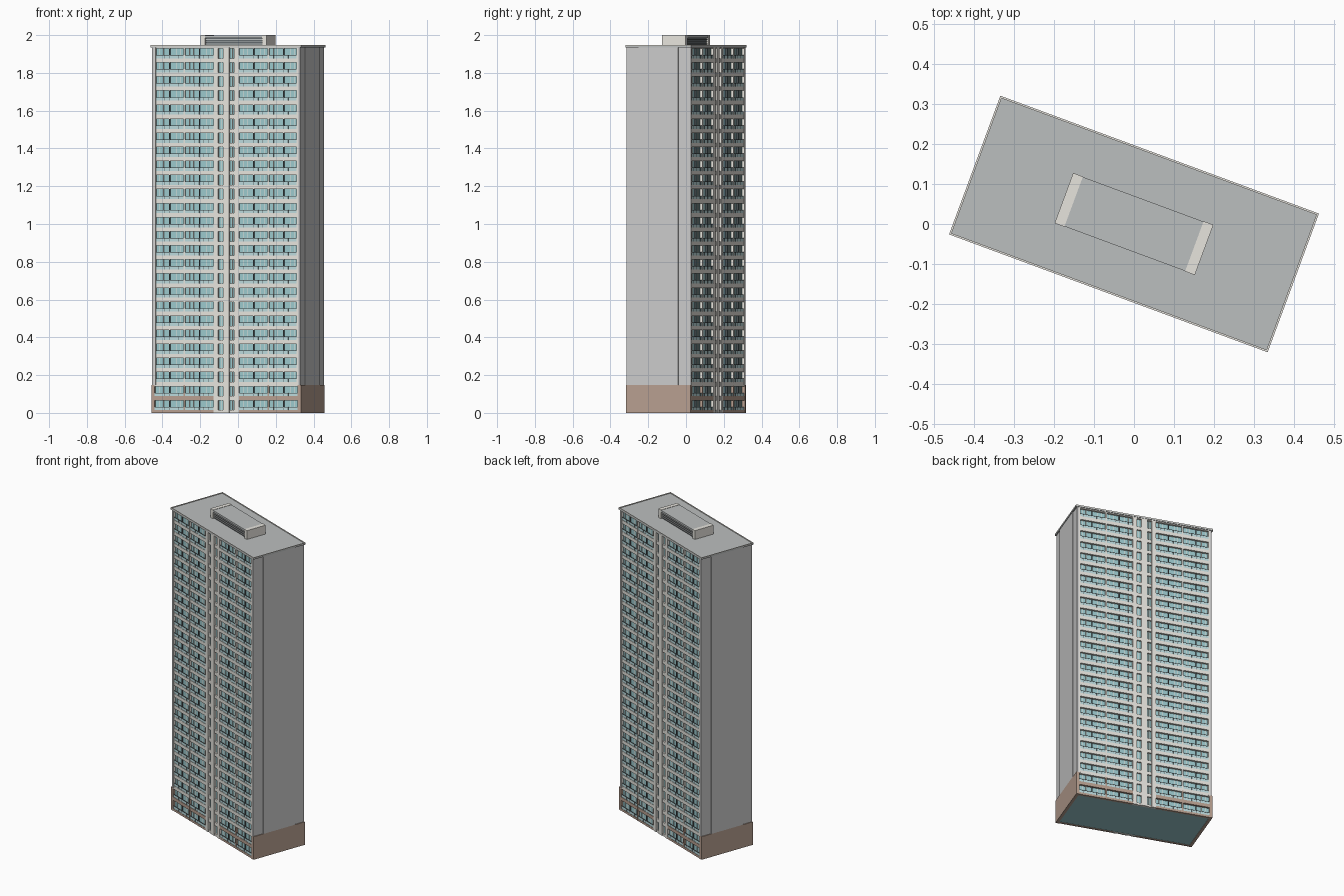
import bpy, bmesh, math
from mathutils import Matrix

if "Cube" in bpy.data.objects:
    bpy.data.objects.remove(bpy.data.objects["Cube"])

ROT = Matrix.Rotation(math.radians(-20.3), 4, 'Z')
FLOORS, FH = 26, 0.0745
TOP = FLOORS * FH
parts = {}

colours = {
    'white': (0.80, 0.78, 0.73, 1), 'brick': (0.48, 0.35, 0.28, 1),
    'glass': (0.33, 0.58, 0.61, 1), 'rail_glass': (0.50, 0.70, 0.72, 1),
    'dark': (0.12, 0.14, 0.15, 1), 'roof': (0.50, 0.52, 0.52, 1),
    'wall': (0.66, 0.66, 0.65, 1),
}
mats = {}
for n, c in colours.items():
    mats[n] = bpy.data.materials.new(n)
    mats[n].diffuse_color = c


def box(part, mat, u0, u1, v0, v1, z0, z1):
    """Add an axis-aligned box (in the tower's own frame) to a named part."""
    bm, _ = parts.setdefault(part, (bmesh.new(), mat))
    m = Matrix.Translation(((u0 + u1) / 2, (v0 + v1) / 2, (z0 + z1) / 2))
    m = ROT @ m @ Matrix.Diagonal((u1 - u0, v1 - v0, z1 - z0, 1))
    bmesh.ops.create_cube(bm, size=1, matrix=m)


def face_box(part, mat, s, u0, u1, d0, d1, z0, z1):
    """Box on a long facade; s = -1 front, +1 back (turned half way round)."""
    us, vs = sorted((-s * u0, -s * u1)), sorted((s * d0, s * d1))
    box(part, mat, *us, *vs, z0, z1)


# glazed inner volume and end walls
box('glazing', 'glass', -0.41, 0.41, -0.168, 0.168, 0.002, TOP)
for s in (-1, 1):
    def end(part, mat, a, b, v, z0, z1):
        box(part, mat, *sorted((s * a, s * b)), -v, v, z0, z1)
    end('end_wall', 'wall', 0.404, 0.417, 0.1815, 0.148, TOP)
    end('end_panel', 'wall', 0.417, 0.422, 0.112, 0.148, TOP)
    end('end_base', 'brick', 0.404, 0.422, 0.1825, 0, 0.148)

BAYS = [(-0.404, -0.240), (-0.234, -0.072), (0.072, 0.234), (0.240, 0.404)]
GLASS, FRONT = 0.166, 0.181

for s in (-1, 1):
    # piers between bays
    for u in (-0.237, 0.237):
        face_box('base_pier', 'brick', s, u - 0.004, u + 0.004, GLASS, FRONT + .001, 0, 0.148)
        face_box('bay_pier', 'white', s, u - 0.004, u + 0.004, GLASS, FRONT + .001, 0.148, TOP)
    for u in (-0.401, 0.401):
        face_box('corner_pier', 'white', s, u - 0.004, u + 0.004, GLASS, FRONT + .001, 0.148, TOP)

    # central stair core columns
    for a, b in ((-0.072, -0.046), (-0.018, 0.018), (0.046, 0.072)):
        face_box('core_column', 'white', s, a, b, GLASS, 0.1825, 0, TOP)

    for k in range(FLOORS):
        z = k * FH
        base = k < 2
        m = 'brick' if base else 'white'
        name = 'base_spandrel' if base else 'spandrel'
        lo = max(0, z - 0.008)
        # core infill above and below the narrow windows
        for a, b in ((-0.046, -0.018), (0.018, 0.046)):
            face_box('core_infill', 'white', s, a, b, GLASS, 0.179, lo, z + 0.014)
            c = (a + b) / 2
            face_box('core_mullion', 'white', s, c - .0015, c + .0015, GLASS, 0.172, z + .014, z + FH - .008)
        for a, b in BAYS:
            # floor slab edge and spandrel
            face_box(name, m, s, a, b, GLASS, FRONT, lo, z + 0.014)
            # glass balustrade with handrail and posts
            face_box('balustrade', 'rail_glass', s, a, b, 0.1775, 0.179, z + 0.014, z + 0.030)
            face_box('handrail', 'dark', s, a, b, 0.177, 0.180, z + 0.030, z + 0.032)
            w = b - a
            for i in range(1, 6):
                u = a + w * i / 6
                face_box('rail_post', 'dark', s, u - .0008, u + .0008, 0.177, 0.180, z + .014, z + .030)
            # window frames and the party screen at mid bay
            for t in (0.14, 0.28, 0.72, 0.86):
                u = a + w * t
                face_box('window_frame', 'white', s, u - .0014, u + .0014, GLASS, 0.170, z + .014, z + FH - .008)
            u = a + w / 2
            face_box('party_screen', 'dark', s, u - .002, u + .002, GLASS, 0.176, z + .014, z + FH - .008)
    # top edge beam
    face_box('top_beam', 'white', s, -0.404, 0.404, GLASS, FRONT, TOP - 0.008, TOP)

# roof slab with a thin rim
A, B = 0.425, 0.185
box('roof_slab', 'roof', -A, A, -B, B, TOP - 0.002, TOP + 0.006)
for s in (-1, 1):
    box('roof_rim', 'white', -A, A, *sorted((s * (B - .005), s * B)), TOP + .004, TOP + .010)
    box('roof_rim', 'white', *sorted((s * (A - .005), s * A)), -B, B, TOP + .004, TOP + .010)

# plant room: pale end blocks, louvred sides, flat top
P, Q = 0.187, 0.067
for s in (-1, 1):
    box('plant_end', 'white', *sorted((s * (P - 0.026), s * P)), -Q, Q, TOP, 2.0)
    for i in range(3):
        z = TOP + 0.014 + i * 0.012
        box('plant_louvre', 'roof', -P + .026, P - .026, *sorted((s * .056, s * .063)), z, z + .004)
box('plant_room', 'dark', -P + .026, P - .026, -0.056, 0.056, TOP, 1.988)
box('plant_roof', 'roof', -P + .026, P - .026, -Q + .001, Q - .001, 1.986, 1.998)

# turn each collected part into an object
for name, (bm, mat) in parts.items():
    me = bpy.data.meshes.new(name)
    bm.to_mesh(me)
    bm.free()
    me.materials.append(mats[mat])
    bpy.context.collection.objects.link(bpy.data.objects.new(name, me))

for m in bpy.data.materials:
    if m.users and not m.is_grease_pencil:
        m.use_nodes = True
        m.node_tree.nodes["Principled BSDF"].inputs["Base Color"].default_value = m.diffuse_color
